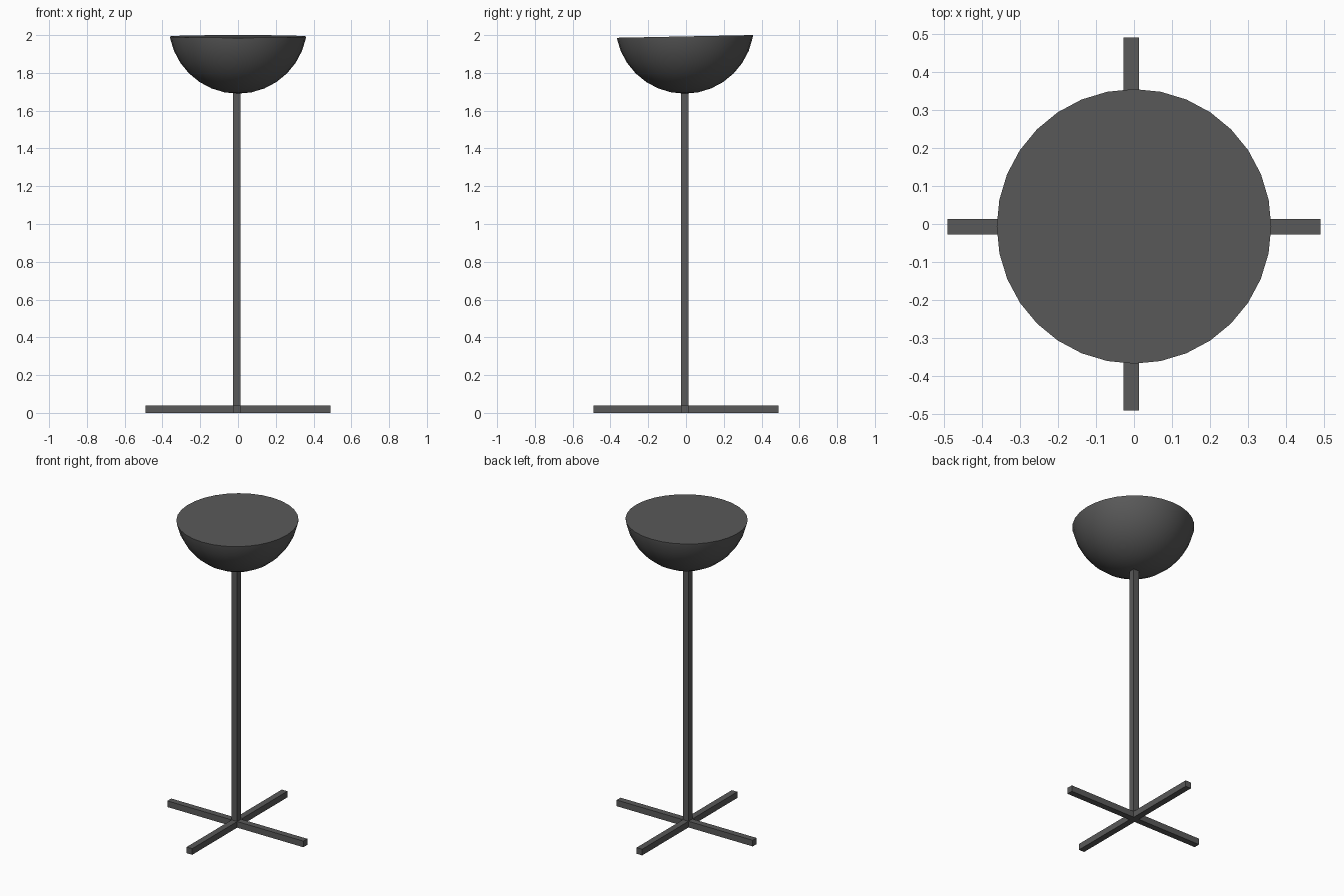
import bpy
import bmesh
from mathutils import Vector

cube = bpy.data.objects.get("Cube")
if cube:
    bpy.data.objects.remove(cube, do_unlink=True)

# Single dark grey finish
grey = bpy.data.materials.new("dark_grey")
grey.use_nodes = True
colour = (0.1, 0.1, 0.1, 1)
grey.diffuse_color = colour
grey.node_tree.nodes["Principled BSDF"].inputs["Base Color"].default_value = colour

AXIS = -0.007    # offset of the pole's centre line in x and y
BAR = 0.04       # thickness of all square bars


def add_object(name, bm):
    mesh = bpy.data.meshes.new(name)
    bm.to_mesh(mesh)
    bm.free()
    mesh.materials.append(grey)
    obj = bpy.data.objects.new(name, mesh)
    bpy.context.collection.objects.link(obj)
    return obj


def add_bar(name, size, centre):
    bm = bmesh.new()
    bmesh.ops.create_cube(bm, size=1)
    bmesh.ops.scale(bm, vec=size, verts=bm.verts)
    bmesh.ops.translate(bm, vec=centre, verts=bm.verts)
    return add_object(name, bm)


# Crossed feet and upright pole
add_bar("foot_bar_across", (0.98, BAR, BAR), (0, AXIS, BAR / 2))
add_bar("foot_bar_along", (BAR, 0.98, BAR), (AXIS, 0, BAR / 2))
add_bar("pole", (BAR, BAR, 1.7), (AXIS, AXIS, 0.85))

# Bowl: a sphere cut by a slightly tilted plane and closed flat
bm = bmesh.new()
bmesh.ops.create_uvsphere(bm, u_segments=32, v_segments=16, radius=0.367)
bmesh.ops.translate(bm, vec=(0, AXIS, 2.057), verts=bm.verts)
cut = bmesh.ops.bisect_plane(
    bm, geom=bm.verts[:] + bm.edges[:] + bm.faces[:],
    plane_co=Vector((0, AXIS, 1.993)), plane_no=Vector((0, -0.02, 1)),
    clear_outer=True)
rim = [e for e in cut["geom_cut"] if isinstance(e, bmesh.types.BMEdge)]
bmesh.ops.contextual_create(bm, geom=rim)
bmesh.ops.recalc_face_normals(bm, faces=bm.faces)
bowl = add_object("bowl", bm)

bpy.ops.object.select_all(action="DESELECT")
bowl.select_set(True)
bpy.context.view_layer.objects.active = bowl
bpy.ops.object.shade_smooth_by_angle()
